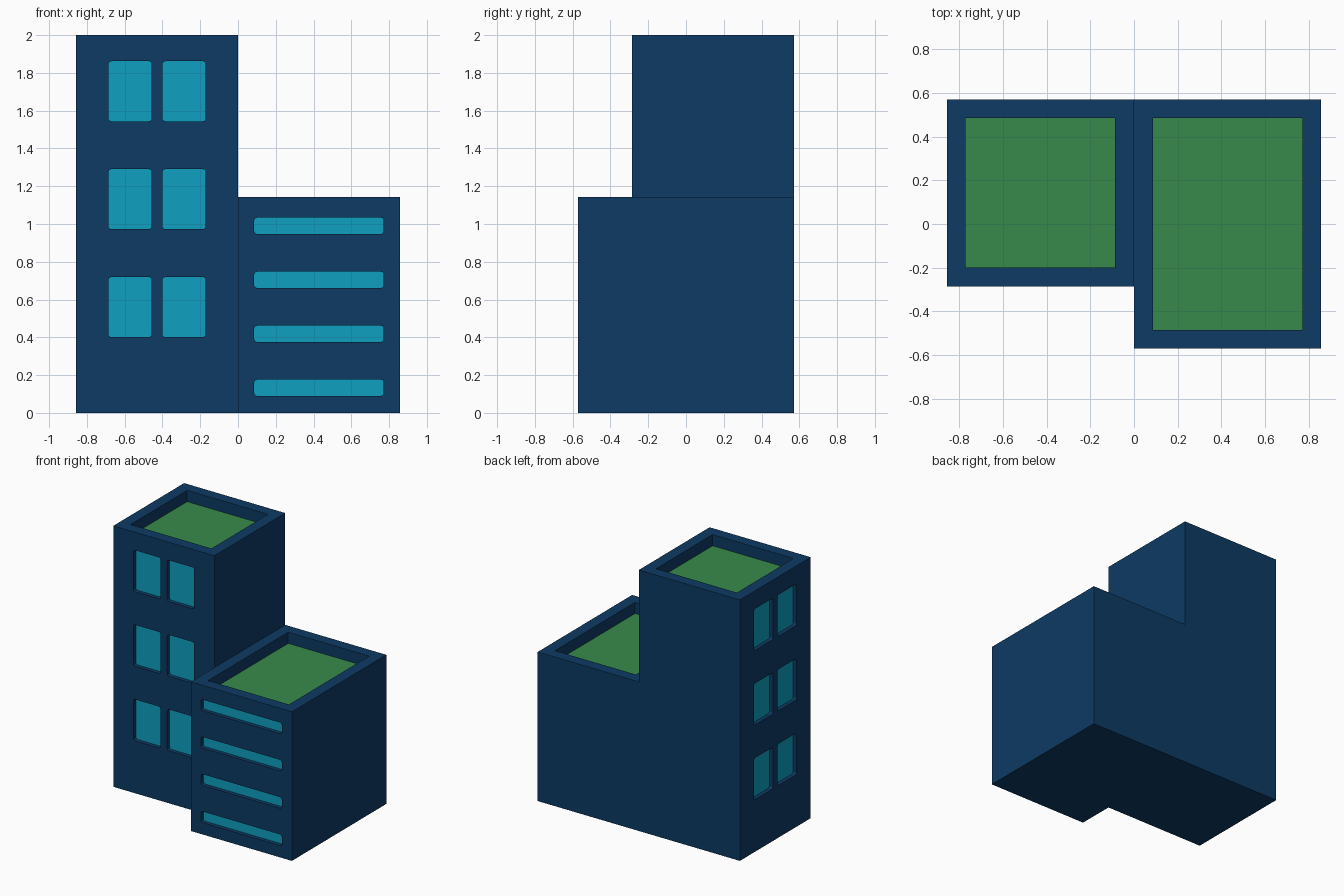
import bpy, bmesh, math
from mathutils import Vector

if "Cube" in bpy.data.objects:
    bpy.data.objects.remove(bpy.data.objects["Cube"], do_unlink=True)

U = 2 / 7            # building module
RECESS = 0.03        # window depth
RIM = 0.086          # parapet width and roof depth
OUT = 0.1            # how far cutters stick out of the walls


def material(name, rgb):
    m = bpy.data.materials.new(name)
    m.use_nodes = True
    m.diffuse_color = (*rgb, 1)
    m.node_tree.nodes["Principled BSDF"].inputs["Base Color"].default_value = (*rgb, 1)
    return m


MATS = [material("navy_wall", (0.004, 0.043, 0.128)),
        material("cyan_glass", (0.0044, 0.352, 0.527)),
        material("green_roof", (0.0395, 0.254, 0.070))]


def add_box(bm, lo, hi):
    verts = bmesh.ops.create_cube(bm, size=1)["verts"]
    for v in verts:
        v.co = Vector([(a + b) / 2 + c * (b - a) for a, b, c in zip(lo, hi, v.co)])


def add_pane(bm, origin, across, inward, u, z, w, h, r=0.016, steps=3):
    """Rounded rectangle extruded through a wall; u runs along the wall."""
    ring = []
    for k, (sx, sz) in enumerate([(1, 1), (-1, 1), (-1, -1), (1, -1)]):
        for i in range(steps + 1):
            a = (k + i / steps) * math.pi / 2
            du = u + sx * (w / 2 - r) + r * math.cos(a)
            dz = z + sz * (h / 2 - r) + r * math.sin(a)
            ring.append(bm.verts.new(origin + across * du + Vector((0, 0, dz)) - inward * OUT))
    face = bm.faces.new(ring)
    new = bmesh.ops.extrude_face_region(bm, geom=[face])["geom"]
    bmesh.ops.translate(bm, vec=inward * (OUT + RECESS),
                        verts=[g for g in new if isinstance(g, bmesh.types.BMVert)])


def finish(bm, name):
    bmesh.ops.recalc_face_normals(bm, faces=bm.faces)
    mesh = bpy.data.meshes.new(name)
    bm.to_mesh(mesh)
    bm.free()
    ob = bpy.data.objects.new(name, mesh)
    bpy.context.collection.objects.link(ob)
    return ob


def building(name, lo, hi, walls):
    """Box with a sunken roof and recessed windows on the given walls."""
    bm = bmesh.new()
    add_box(bm, lo, hi)
    body = finish(bm, name)

    # Roof well and window cutters
    bm = bmesh.new()
    add_box(bm, (lo[0] + RIM, lo[1] + RIM, hi[2] - RIM),
            (hi[0] - RIM, hi[1] - RIM, hi[2] + OUT))
    for origin, across, inward, panes in walls:
        for pane in panes:
            add_pane(bm, Vector(origin), Vector(across), Vector(inward), *pane)
    cutter = finish(bm, name + "_cutter")
    cutter.hide_render = True

    mod = body.modifiers.new("recesses", "BOOLEAN")
    mod.operation, mod.solver, mod.object = "DIFFERENCE", "EXACT", cutter
    bpy.context.view_layer.objects.active = body
    bpy.ops.object.modifier_apply(modifier=mod.name)
    bpy.data.objects.remove(cutter, do_unlink=True)

    # Colour by direction: sunken floors are green, sunken panes are glass
    body.data.materials.clear()
    for m in MATS:
        body.data.materials.append(m)
    for p in body.data.polygons:
        n, c = p.normal, p.center
        p.material_index = 0
        if n.z > 0.9 and abs(c.z - (hi[2] - RIM)) < 0.005:
            p.material_index = 2
        elif n.y < -0.9 and abs(c.y - lo[1] - RECESS) < 0.005:
            p.material_index = 1
        elif n.x < -0.9 and abs(c.x - lo[0] - RECESS) < 0.005:
            p.material_index = 1
    return body


# Tall tower: three rows of paired windows on the front and the -x side
pairs = [(s * 0.143, 0.56 + 2 * U * i, 0.229, 0.318) for i in range(3) for s in (-1, 1)]
building("tower", (-3 * U, -U, 0), (0, 2 * U, 7 * U),
         [((-1.5 * U, -U, 0), (1, 0, 0), (0, 1, 0), pairs),
          ((-3 * U, 0.5 * U, 0), (0, 1, 0), (1, 0, 0), pairs)])

# Low wing: four long strip windows on the front
strips = [(0, 0.133 + U * i, 0.686, 0.086) for i in range(4)]
building("low_wing", (0, -2 * U, 0), (3 * U, 2 * U, 4 * U),
         [((1.5 * U, -2 * U, 0), (1, 0, 0), (0, 1, 0), strips)])
